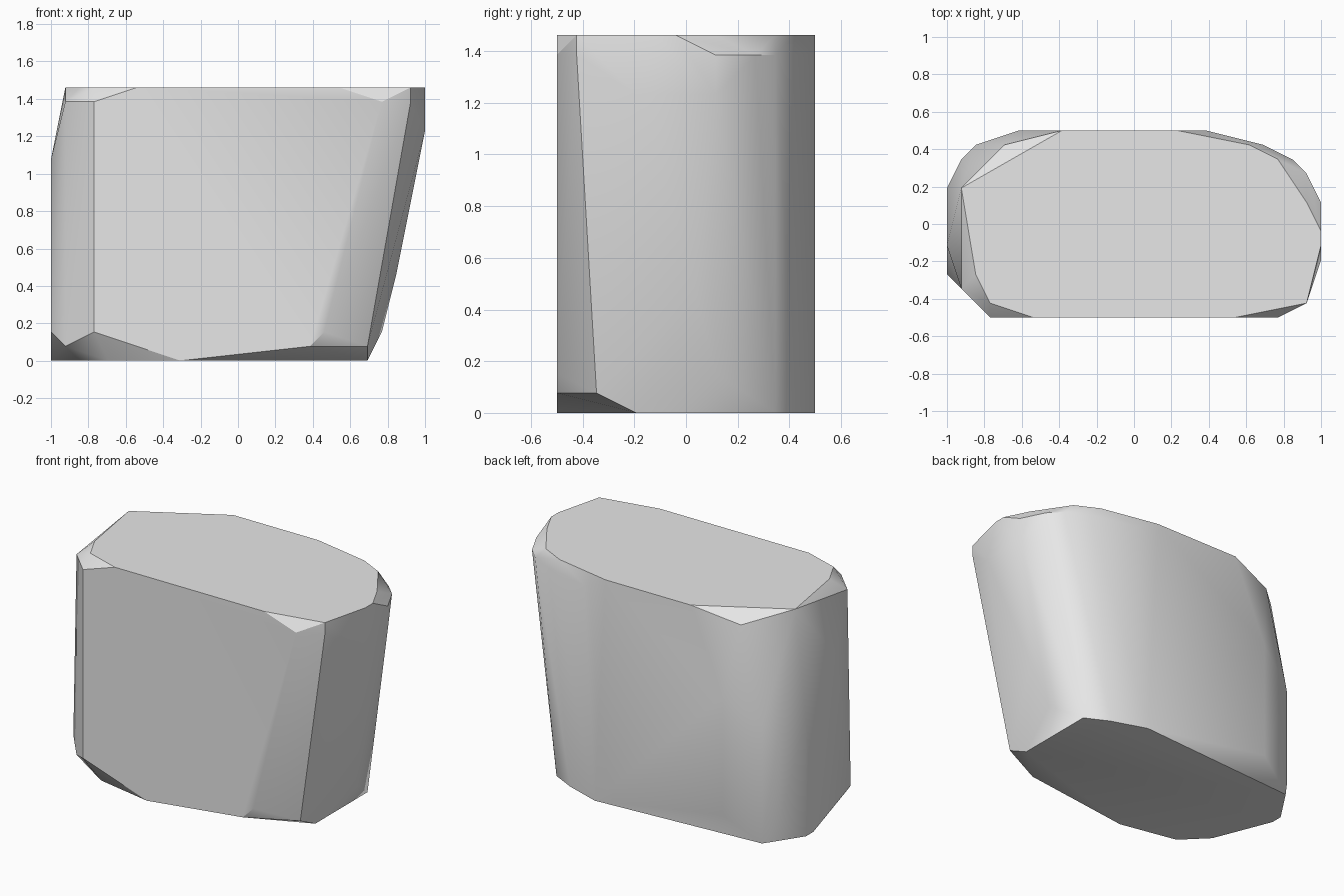
import bpy
import bmesh
import math

default_cube = bpy.data.objects.get("Cube")
if default_cube:
    bpy.data.objects.remove(default_cube, do_unlink=True)

# The block is cut on a regular lattice: 26 steps wide, 13 deep, 19 high
STEP = 1 / 13
HALF_DEPTH = 6.5


def make_material(name, colour):
    material = bpy.data.materials.new(name)
    material.use_nodes = True
    material.diffuse_color = colour
    shader = material.node_tree.nodes["Principled BSDF"]
    shader.inputs["Base Color"].default_value = colour
    return material


def hull_from_sections(name, sections, material):
    """Wrap a convex skin around horizontal cross-sections."""
    mesh = bpy.data.meshes.new(name)
    block = bpy.data.objects.new(name, mesh)
    bpy.context.collection.objects.link(block)
    bm = bmesh.new()
    for height, corners in sections.items():
        for across, back in corners:
            bm.verts.new((across * STEP, (back - HALF_DEPTH) * STEP, height * STEP))

    # Skin the corners and discard anything left inside
    bmesh.ops.convex_hull(bm, input=bm.verts[:])
    loose = [v for v in bm.verts if not v.link_faces]
    bmesh.ops.delete(bm, geom=loose, context="VERTS")

    # Merge triangles that lie on the same flat facet
    bmesh.ops.dissolve_limit(bm, angle_limit=math.radians(0.5),
                             verts=bm.verts[:], edges=bm.edges[:])
    bmesh.ops.recalc_face_normals(bm, faces=bm.faces[:])
    bm.to_mesh(mesh)
    bm.free()
    mesh.materials.append(material)
    return block


# Lattice corners (across, back) of each cross-section, keyed by height
stone_sections = {
    # flat bottom
    0: [(9, 4), (9, 11), (7, 12), (4, 13), (-11, 12), (-13, 9),
        (-13, 8), (-11, 3), (-9, 1), (-4, 0)],
    # bevelled lower rim
    1: [(5, 0), (9, 2), (-12, 2)],
    2: [(6, 0), (10, 8), (-13, 3), (-10, 0), (-8, 13), (-12, 11)],
    # sloping sides
    6: [(11, 7), (10, 2)],
    10: [(-13, 9), (-12, 11), (-11, 12)],
    12: [(-8, 13)],
    14: [(-13, 5)],
    16: [(13, 8), (13, 4)],
    # bevelled upper rim
    18: [(-10, 0), (-12, 2), (10, 0), (12, 1), (13, 8), (12, 10),
         (11, 11), (9, 12), (5, 13), (-9, 12)],
    # flat top
    19: [(-12, 9), (-5, 13), (3, 13), (8, 12), (10, 11), (12, 8), (13, 6),
         (13, 5), (12, 1), (7, 0), (-7, 0), (-10, 1), (-11, 3)],
}

grey_stone = make_material("light_grey_stone", (0.8, 0.8, 0.8, 1.0))
stone_block = hull_from_sections("stone_block", stone_sections, grey_stone)

# Soft sides with crisp rims
bpy.ops.object.select_all(action="DESELECT")
stone_block.select_set(True)
bpy.context.view_layer.objects.active = stone_block
bpy.ops.object.shade_smooth_by_angle(angle=math.radians(30))
